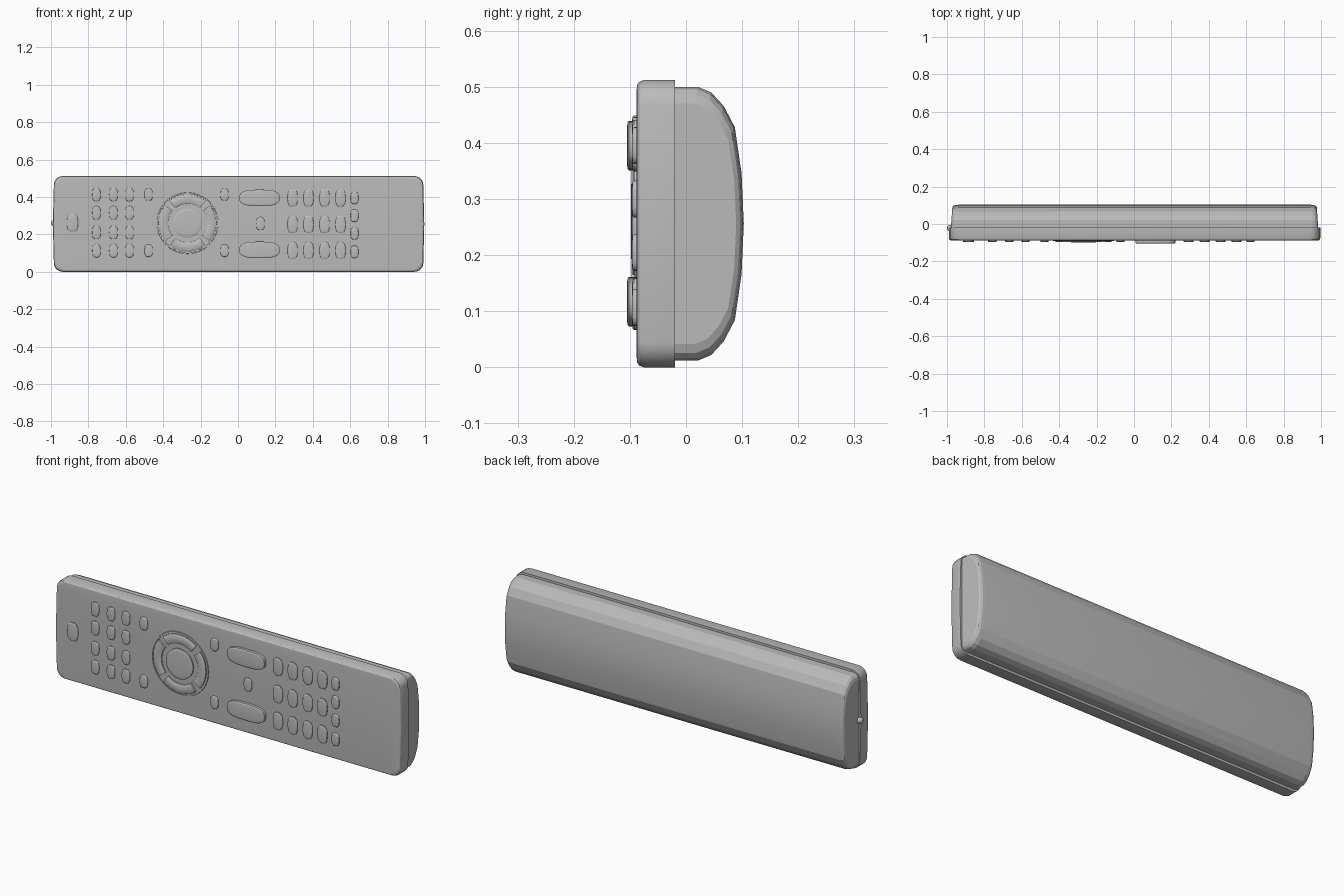
import bpy, bmesh, math
from math import sin, cos, pi, copysign

cube = bpy.data.objects.get("Cube")
if cube:
    bpy.data.objects.remove(cube, do_unlink=True)

grey = bpy.data.materials.new("plain_grey")
grey.use_nodes = True
GREY = (0.5, 0.5, 0.5, 1)
grey.diffuse_color = GREY
grey.node_tree.nodes["Principled BSDF"].inputs["Base Color"].default_value = GREY

MID = 0.256       # height of the centre line
FACE = -0.088     # y of the front panel


def finish(name, bm, angle=30):
    bmesh.ops.recalc_face_normals(bm, faces=bm.faces)
    mesh = bpy.data.meshes.new(name)
    bm.to_mesh(mesh)
    bm.free()
    mesh.materials.append(grey)
    ob = bpy.data.objects.new(name, mesh)
    bpy.context.collection.objects.link(ob)
    bpy.ops.object.select_all(action='DESELECT')
    ob.select_set(True)
    bpy.context.view_layer.objects.active = ob
    bpy.ops.object.shade_smooth_by_angle(angle=math.radians(angle))
    return ob


def loft(name, rings, angle=30, closed=False):
    """Skin a list of equal-length point rings; cap the ends or close the loop."""
    bm = bmesh.new()
    loops = [[bm.verts.new(p) for p in ring] for ring in rings]
    pairs = list(zip(loops, loops[1:]))
    if closed:
        pairs.append((loops[-1], loops[0]))
    else:
        bm.faces.new(loops[0])
        bm.faces.new(loops[-1])
    n = len(loops[0])
    for a, b in pairs:
        for i in range(n):
            j = (i + 1) % n
            bm.faces.new((a[i], a[j], b[j], b[i]))
    return finish(name, bm, angle)


# Front shell: rounded rectangle with slightly bowed ends
def panel_ring(inset, y):
    r, half_x, half_z = 0.045 - inset * 0.5, 0.993 - inset, 0.256 - inset
    pts = []
    for quarter, (sx, sz) in enumerate([(1, 1), (-1, 1), (-1, -1), (1, -1)]):
        for k in range(6):
            a = (quarter + k / 5) * pi / 2
            x = sx * (half_x - r) + r * cos(a)
            z = sz * (half_z - r) + r * sin(a)
            x -= sx * 0.008 * (z / half_z) ** 2
            pts.append((x + 0.003, y, MID + z))
        # middle point keeps the bow on the short ends
        if sx * sz < 0:
            pts.append((sx * half_x + 0.003, y, MID))
    return pts


loft("front_shell", [panel_ring(i, y) for i, y in
                     [(0, -0.02), (0, -0.075), (0.003, -0.083),
                      (0.008, -0.087), (0.018, FACE)]])

# Back shell: domed section swept along x, rounded at both ends
HALF = [(0.244, -0.02), (0.244, 0.021), (0.234, 0.045), (0.21, 0.067),
        (0.172, 0.087), (0.09, 0.099)]
SECTION = HALF + [(0, 0.103)] + [(-z, y) for z, y in reversed(HALF)]


def back_ring(x, inset):
    side = copysign(1, x)
    kz, ky = 1 - inset / 0.244, 1 - inset * 0.45 / 0.123
    ring = []
    for z, y in SECTION:
        depth = (y + 0.02) * ky
        ring.append((x - side * 0.07 * depth + 0.003, depth - 0.02, MID + z * kz))
    return ring


ENDS = [(0.982, 0.03), (0.977, 0.014), (0.968, 0.005), (0.95, 0)]
loft("back_shell", [back_ring(-x, i) for x, i in ENDS]
     + [back_ring(x, i) for x, i in reversed(ENDS)], 12)


# Soft-edged buttons with a superellipse outline
def button(name, x, z, w, h, top=-0.096, power=2.7, n=28):
    def ring(scale, y):
        pts = []
        for i in range(n):
            a = 2 * pi * i / n
            c, s = cos(a), sin(a)
            pts.append((x + scale * w / 2 * copysign(abs(c) ** (2 / power), c), y,
                        z + scale * h / 2 * copysign(abs(s) ** (2 / power), s)))
        return pts
    return loft(name, [ring(1, FACE + 0.004), ring(1, top + 0.003),
                       ring(0.94, top + 0.001), ring(0.8, top)], 45)


def button_grid(name, xs, zs, w, h):
    for x in xs:
        for z in zs:
            button(name, x, z, w, h)


button("power_button", -0.885, 0.262, 0.06, 0.095)
button_grid("function_button", (-0.757, -0.666, -0.58),
            (0.413, 0.315, 0.21, 0.113), 0.045, 0.072)
button_grid("corner_button", (-0.478, -0.072), (0.413, 0.113), 0.044, 0.066)
button("mute_button", 0.12, 0.257, 0.045, 0.07)
button_grid("number_button", (0.292, 0.377, 0.463, 0.548),
            (0.395, 0.253, 0.113), 0.054, 0.092)
button_grid("small_side_button", (0.623,), (0.395, 0.3, 0.205, 0.107), 0.042, 0.066)
for z in (0.395, 0.117):
    button("rocker_button", 0.115, z, 0.215, 0.088, -0.105, 3)

# Navigation pad: round centre, four curved keys and a thin rim
PAD_X, PAD_Z = -0.27, 0.26
button("centre_button", PAD_X, PAD_Z, 0.156, 0.156, -0.098, 2, 40)


def arc_section(a, profile):
    return [(PAD_X + r * cos(a), y, PAD_Z + r * sin(a)) for r, y in profile]


KEY = [(0.104, FACE + 0.004), (0.104, -0.094), (0.108, -0.097),
       (0.147, -0.097), (0.151, -0.094), (0.151, FACE + 0.004)]
for q in range(4):
    angles = [q * pi / 2 + math.radians(-39 + 78 * k / 14) for k in range(15)]
    loft("direction_key", [arc_section(a, KEY) for a in angles], 45)

RIM = [(0.156, FACE + 0.004), (0.157, -0.092), (0.163, -0.092), (0.165, FACE + 0.004)]
loft("pad_rim", [arc_section(2 * pi * k / 56, RIM) for k in range(56)], 45, True)

# Signal lamp on the end
bm = bmesh.new()
bmesh.ops.create_uvsphere(bm, u_segments=16, v_segments=10, radius=0.017)
bmesh.ops.translate(bm, verts=bm.verts, vec=(-0.983, -0.022, 0.26))
finish("signal_lamp", bm, 60)
